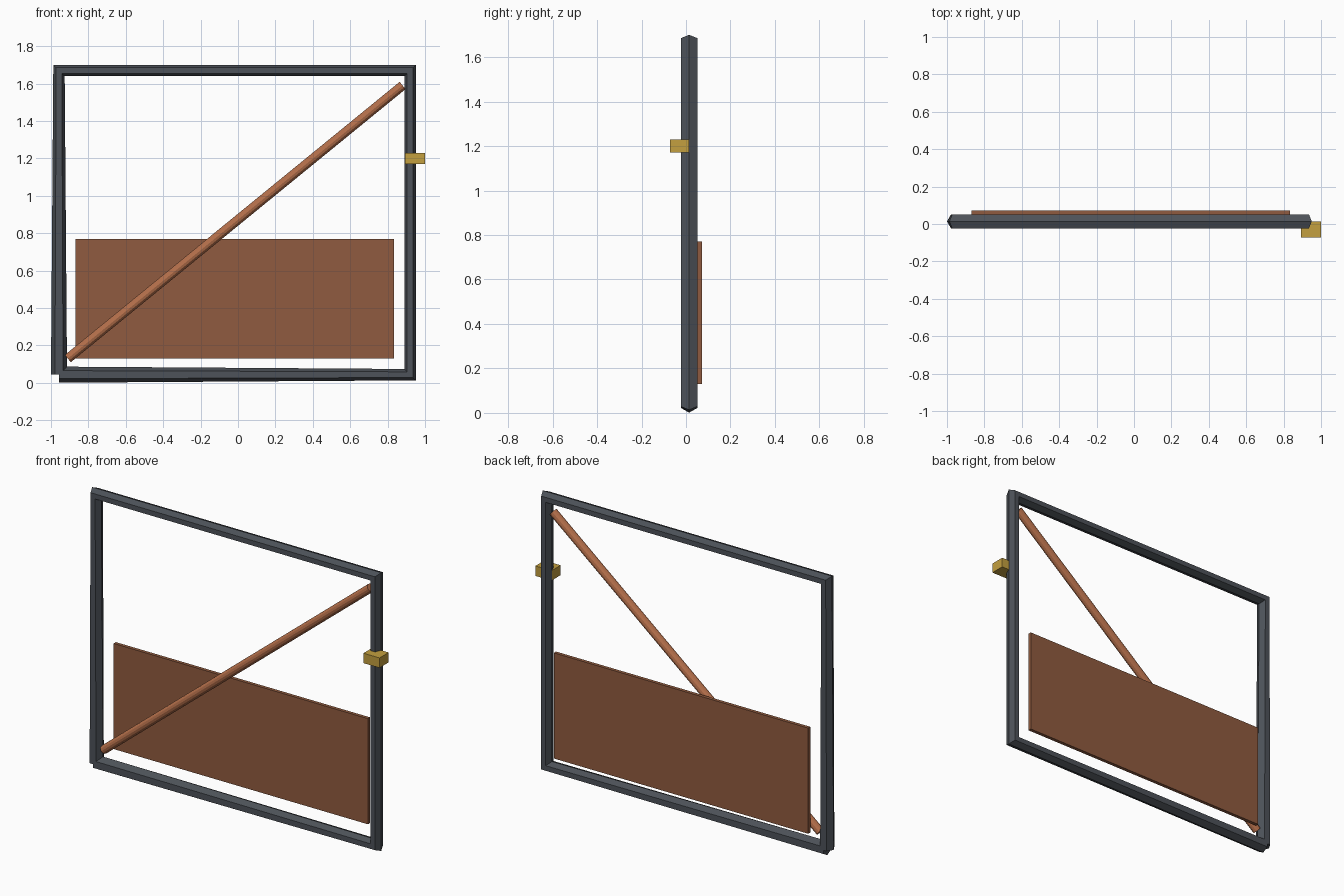
import bpy, bmesh, math
from mathutils import Vector

if "Cube" in bpy.data.objects:
    bpy.data.objects.remove(bpy.data.objects["Cube"], do_unlink=True)


def material(name, color):
    m = bpy.data.materials.new(name)
    m.use_nodes = True
    m.diffuse_color = (*color, 1)
    m.node_tree.nodes["Principled BSDF"].inputs["Base Color"].default_value = (*color, 1)
    return m


STEEL = material("dark steel", (0.075, 0.085, 0.1))
BROWN = material("brown panel", (0.28, 0.105, 0.05))
COPPER = material("copper brace", (0.46, 0.16, 0.07))
BRASS = material("brass", (0.55, 0.35, 0.05))


def add_object(name, bm, mat):
    bmesh.ops.recalc_face_normals(bm, faces=bm.faces)
    me = bpy.data.meshes.new(name)
    bm.to_mesh(me)
    bm.free()
    me.materials.append(mat)
    ob = bpy.data.objects.new(name, me)
    bpy.context.collection.objects.link(ob)
    return ob


def box(name, lo, hi, mat):
    bm = bmesh.new()
    bmesh.ops.create_cube(bm, size=1)
    lo, hi = Vector(lo), Vector(hi)
    for v in bm.verts:
        v.co = (lo + hi) / 2 + v.co * (hi - lo)
    return add_object(name, bm, mat)


def tube(name, path, radius, sides, mat):
    """Sweep a polygon along a path in the xz plane, unscaled at corners."""
    bm = bmesh.new()
    pts = [Vector(p) for p in path]
    rings = []
    for i, p in enumerate(pts):
        a = (p - pts[i - 1]).normalized() if i else Vector()
        b = (pts[i + 1] - p).normalized() if i < len(pts) - 1 else Vector()
        side = (a + b).normalized().cross(Vector((0, 1, 0)))
        ring = []
        for k in range(sides):
            t = math.tau * k / sides
            ring.append(bm.verts.new(p + radius * (side * math.cos(t) + Vector((0, math.sin(t), 0)))))
        rings.append(ring)
    for r, s in zip(rings, rings[1:]):
        for k in range(sides):
            j = (k + 1) % sides
            bm.faces.new((r[k], r[j], s[j], s[k]))
    bm.faces.new(rings[0])
    bm.faces.new(rings[-1])
    return add_object(name, bm, mat)


# Gate frame: one hexagonal tube that runs round from the lower hinge corner
Y = 0.014
L, R, B, T = -0.957, 0.92, 0.044, 1.67
corners = [(L, B), (R, B), (R, T), (L, T), (L, B)]
tube("gate_frame", [(x, Y, z) for x, z in corners], 0.043, 6, STEEL)

# Diagonal brace
brace = tube("diagonal_brace", [(-0.91, Y, 0.13), (0.88, Y, 1.59)], 0.025, 12, COPPER)

# Lower infill panel on the back
box("lower_panel", (-0.87, 0.052, 0.13), (0.835, 0.073, 0.77), BROWN)

# Latch block
box("latch", (0.892, -0.073, 1.17), (1.0, 0.014, 1.23), BRASS)
